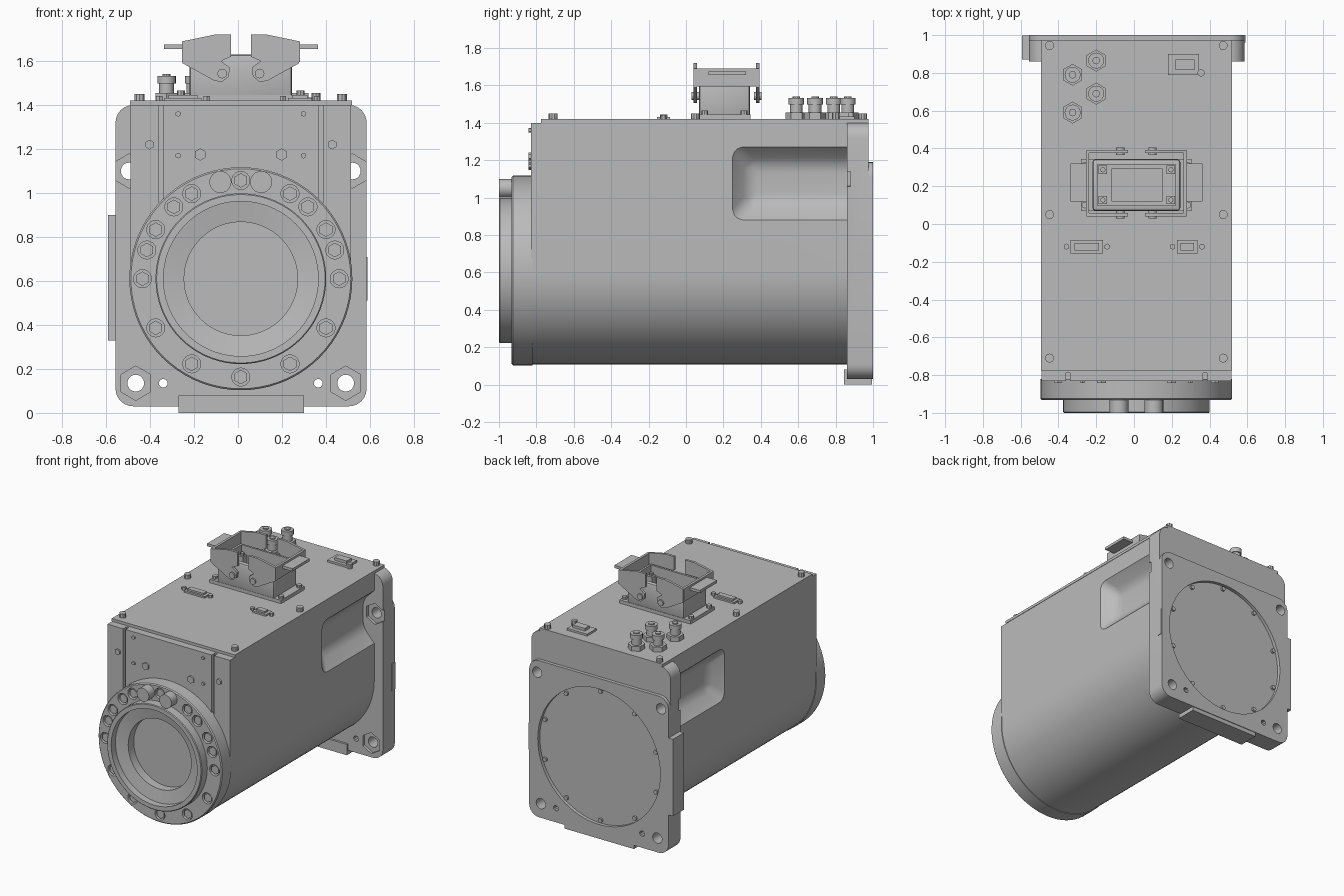
import bpy, bmesh, math
from mathutils import Matrix, Vector

cube = bpy.data.objects.get("Cube")
if cube:
    bpy.data.objects.remove(cube, do_unlink=True)

grey = bpy.data.materials.new("machine grey")
grey.use_nodes = True
grey.diffuse_color = (0.5, 0.5, 0.5, 1)
grey.node_tree.nodes["Principled BSDF"].inputs["Base Color"].default_value = (0.5, 0.5, 0.5, 1)

CX, CZ = 0.013, 0.61          # axis of the drum
AXES = {"x": Matrix.Rotation(math.pi / 2, 4, "Y"),
        "y": Matrix.Rotation(math.pi / 2, 4, "X"), "z": Matrix()}


# ---- helpers: each adds a shape to a bmesh ----
def box(bm, x, y, z):
    size = Vector((x[1] - x[0], y[1] - y[0], z[1] - z[0]))
    mid = Vector((sum(x), sum(y), sum(z))) / 2
    bmesh.ops.create_cube(bm, size=1, matrix=Matrix.Translation(mid) @ Matrix.Diagonal((*size, 1)))


def cyl(bm, centre, r, depth, axis="z", n=20, r2=None):
    bmesh.ops.create_cone(bm, cap_ends=True, segments=n, radius1=r, radius2=r if r2 is None else r2,
                          depth=depth, matrix=Matrix.Translation(centre) @ AXES[axis])


def prism(bm, points, y0, y1):
    face = bm.faces.new([bm.verts.new((x, y0, z)) for x, z in points])
    new = bmesh.ops.extrude_face_region(bm, geom=[face])["geom"]
    bmesh.ops.translate(bm, vec=(0, y1 - y0, 0),
                        verts=[v for v in new if isinstance(v, bmesh.types.BMVert)])


def finish(bm, name, bevel=0, segments=2):
    bmesh.ops.recalc_face_normals(bm, faces=bm.faces[:])
    if bevel:
        bmesh.ops.bevel(bm, geom=bm.edges[:], offset=bevel, segments=segments,
                        profile=0.5, affect="EDGES", clamp_overlap=True)
    mesh = bpy.data.meshes.new(name)
    bm.to_mesh(mesh)
    bm.free()
    mesh.materials.append(grey)
    ob = bpy.data.objects.new(name, mesh)
    bpy.context.collection.objects.link(ob)
    return ob


def smooth(ob, angle=30):
    bpy.ops.object.select_all(action="DESELECT")
    bpy.context.view_layer.objects.active = ob
    ob.select_set(True)
    bpy.ops.object.shade_smooth_by_angle(angle=math.radians(angle))


def cut(ob, cutter):
    mod = ob.modifiers.new("cut", "BOOLEAN")
    mod.operation, mod.solver, mod.object = "DIFFERENCE", "EXACT", cutter
    cutter.hide_render = True
    bpy.ops.object.select_all(action="DESELECT")
    bpy.context.view_layer.objects.active = ob
    ob.select_set(True)
    bpy.ops.object.modifier_apply(modifier=mod.name)
    bpy.data.objects.remove(cutter, do_unlink=True)


def rounded(x0, x1, z0, z1, r, n=6):
    pts = []
    for i, (x, z) in enumerate([(x1 - r, z1 - r), (x0 + r, z1 - r), (x0 + r, z0 + r), (x1 - r, z0 + r)]):
        for k in range(n + 1):
            a = math.pi / 2 * (i + k / n)
            pts.append((x + r * math.cos(a), z + r * math.sin(a)))
    return pts


# ---- body: round bottom, straight sides ----
bm = bmesh.new()
arc = [math.pi + math.pi * k / 40 for k in range(41)]
prism(bm, [(CX + 0.502 * math.cos(a), CZ + 0.502 * math.sin(a)) for a in arc]
      + [(CX + 0.502, 1.4), (CX - 0.502, 1.4)], -0.83, 0.87)
body = finish(bm, "body")

# side hollows that clear the upper mounting bolts
for s in (-1, 1):
    bm = bmesh.new()
    outer = [(0.22, 0.85), (0.22, 1.3), (1.05, 1.3), (1.05, 0.85)]
    inner = [(0.34, 0.98), (0.34, 1.18), (1.05, 1.18), (1.05, 0.98)]
    vo = [bm.verts.new((CX + s * 0.53, y, z)) for y, z in outer]
    vi = [bm.verts.new((CX + s * 0.41, y, z)) for y, z in inner]
    bm.faces.new(vo)
    bm.faces.new(vi)
    for k in range(4):
        bm.faces.new((vo[k], vo[k - 1], vi[k - 1], vi[k]))
    cut(body, finish(bm, "hollow_cutter", 0.045, 5))

# vertical grooves on the front
bm = bmesh.new()
for x in (-0.35, 0.376):
    box(bm, (x - 0.01, x + 0.01), (-0.9, -0.79), (0.7, 1.5))
cut(body, finish(bm, "groove_cutter"))
smooth(body)

bm = bmesh.new()
box(bm, (CX - 0.505, CX + 0.505), (-0.775, 0.975), (1.4, 1.42))
box(bm, (CX - 0.45, CX + 0.45), (0.86, 0.975), (1.3, 1.401))
finish(bm, "lid")

# ---- rear mounting flange ----
bm = bmesh.new()
prism(bm, rounded(-0.557, 0.585, 0.03, 1.4, 0.08), 0.86, 0.975)
flange = finish(bm, "rear_flange")
bm = bmesh.new()
prism(bm, rounded(-0.557, 0.585, 0.03, 1.19, 0.08)[:], 0.975, 1.0)
rear_plate = finish(bm, "rear_plate")

bolt_spots = [(-0.465, 0.135), (0.49, 0.135), (-0.495, 1.1), (0.52, 1.1)]


def hole_cutter():
    c = bmesh.new()
    for x, z in bolt_spots:
        cyl(c, (x, 0.93, z), 0.038, 0.4, "y")
    for x in (-0.34, 0.365):
        cyl(c, (x, 0.93, 0.135), 0.02, 0.4, "y", 10)
    return finish(c, "hole_cutter")


cut(flange, hole_cutter())
bm = bmesh.new()
for x, z in bolt_spots:
    cyl(bm, (x, 0.86, z), 0.078, 0.04, "y", 6)
cut(flange, finish(bm, "pocket_cutter"))
cut(rear_plate, hole_cutter())
bm = bmesh.new()
cyl(bm, (CX, 0.99, CZ), 0.502, 0.1, "y", 64)
cut(rear_plate, finish(bm, "recess_cutter"))
smooth(flange)
smooth(rear_plate)

bm = bmesh.new()
box(bm, (-0.27, 0.3), (0.845, 0.995), (0.0, 0.08))
box(bm, (-0.592, -0.5), (0.87, 0.998), (0.33, 0.9))
box(bm, (0.55, 0.59), (0.96, 0.998), (0.51, 0.71))
finish(bm, "flange_pads")

bm = bmesh.new()
for k in range(10):
    a = math.tau * (k + 0.5) / 10
    cyl(bm, (CX + 0.478 * math.cos(a), 0.98, CZ + 0.478 * math.sin(a)), 0.016, 0.02, "y", 8)
finish(bm, "rear_studs")

# ---- front ring, turned from a profile ----
profile = [(0, -0.82), (0.507, -0.82), (0.507, -0.925), (0.5, -0.932), (0.388, -0.932), (0.388, -0.995),
           (0.383, -1.0), (0.352, -1.0), (0.352, -0.95), (0.258, -0.935), (0.258, -0.87), (0, -0.87)]
bm = bmesh.new()
pv = [bm.verts.new((CX + r, y, CZ)) for r, y in profile]
edges = [bm.edges.new(p) for p in zip(pv, pv[1:])]
bmesh.ops.spin(bm, geom=pv + edges, cent=(CX, 0, CZ), axis=(0, 1, 0), angle=math.tau, steps=72)
bmesh.ops.remove_doubles(bm, verts=bm.verts[:], dist=0.0005)
ring = finish(bm, "front_ring")

angles = [a for a in range(0, 360, 30)] + [17, 47, 133, 163]
spots = [(CX + 0.447 * math.cos(math.radians(a)), CZ + 0.447 * math.sin(math.radians(a))) for a in angles]
bm = bmesh.new()
for x, z in spots:
    cyl(bm, (x, -0.93, z), 0.041, 0.06, "y", 18)
cut(ring, finish(bm, "bolt_hole_cutter"))
smooth(ring)

bm = bmesh.new()
for x, z in spots:
    cyl(bm, (x, -0.91, z), 0.033, 0.03, "y", 6)
finish(bm, "ring_bolts")
bm = bmesh.new()
for x in (-0.08, 0.105):
    cyl(bm, (x, -0.96, 1.05), 0.05, 0.08, "y", 24)
smooth(finish(bm, "ring_plugs"))

bm = bmesh.new()
for s in (-1, 1):
    for dx, z, r in ((0.285, 1.36, 0.013), (0.285, 1.17, 0.013), (0.185, 1.175, 0.028), (0.415, 1.22, 0.022)):
        cyl(bm, (CX + s * dx, -0.834, z), r, 0.014, "y", 6)
finish(bm, "front_screws")

# ---- lid screws and signal sockets ----
bm = bmesh.new()
for x in (-0.447, 0.472):
    for y in (-0.71, 0.05, 0.945):
        cyl(bm, (x, y, 1.43), 0.024, 0.04, n=10)
finish(bm, "lid_screws")

bm = bmesh.new()
for x, y in ((-0.2, 0.865), (-0.325, 0.79), (-0.2, 0.69), (-0.325, 0.59)):
    cyl(bm, (x, y, 1.435), 0.058, 0.04, n=6)
    cyl(bm, (x, y, 1.48), 0.034, 0.06)
    cyl(bm, (x, y, 1.515), 0.042, 0.035)
    cyl(bm, (x, y, 1.535), 0.02, 0.012, n=10)
smooth(finish(bm, "round_sockets"))

bm = bmesh.new()
for x, half in ((-0.25, 0.085), (0.282, 0.055)):
    box(bm, (x - half, x + half), (-0.155, -0.085), (1.41, 1.432))
    box(bm, (x - half + 0.02, x + half - 0.02), (-0.14, -0.1), (1.43, 1.445))
    for s in (-1, 1):
        cyl(bm, (x + s * (half + 0.023), -0.12, 1.428), 0.016, 0.026, n=6)
box(bm, (0.18, 0.345), (0.79, 0.9), (1.41, 1.435))
box(bm, (0.22, 0.32), (0.815, 0.87), (1.43, 1.455))
cyl(bm, (0.355, 0.8, 1.435), 0.02, 0.04, n=8)
finish(bm, "flat_sockets")

# ---- main power connector ----
bm = bmesh.new()
box(bm, (-0.22, 0.245), (0.07, 0.342), (1.42, 1.63))
housing = finish(bm, "connector_housing", 0.015)
bm = bmesh.new()
box(bm, (-0.193, 0.22), (0.098, 0.315), (1.47, 1.8))
cut(housing, finish(bm, "housing_cutter"))
smooth(housing)

bm = bmesh.new()
box(bm, (-0.28, 0.305), (0.068, 0.345), (1.415, 1.445))
for x in (-0.26, 0.285):
    for y in (0.1, 0.31):
        cyl(bm, (x, y, 1.45), 0.018, 0.03, n=8)
finish(bm, "connector_base")

bm = bmesh.new()
box(bm, (-0.12, 0.15), (0.12, 0.295), (1.46, 1.52))
for x in (-0.165, 0.195):
    for y in (0.127, 0.287):
        box(bm, (x - 0.022, x + 0.022), (y - 0.022, y + 0.022), (1.46, 1.57))
        cyl(bm, (x, y, 1.575), 0.014, 0.03, n=8)
finish(bm, "connector_insert")

# locking levers: two side plates, a bridge and a thumb tab each
lever = [(0.265, 1.69), (0.12, 1.72), (0.045, 1.72), (0.045, 1.62), (0.09, 1.6),
         (0.05, 1.57), (0.055, 1.53), (0.085, 1.505), (0.12, 1.51), (0.265, 1.59)]
for s, side in ((-1, "right"), (1, "left")):
    bm = bmesh.new()
    for y in (0.04, 0.375):
        prism(bm, [(CX + s * d, z) for d, z in lever], y, y + 0.018)
        cyl(bm, (CX + s * 0.085, y + 0.009, 1.543), 0.022, 0.04, "y", 12)
    box(bm, sorted((CX + s * 0.25, CX + s * 0.268)), (0.045, 0.388), (1.595, 1.69))
    box(bm, sorted((CX + s * 0.255, CX + s * 0.35)), (0.12, 0.32), (1.655, 1.675))
    finish(bm, side + "_lever")
